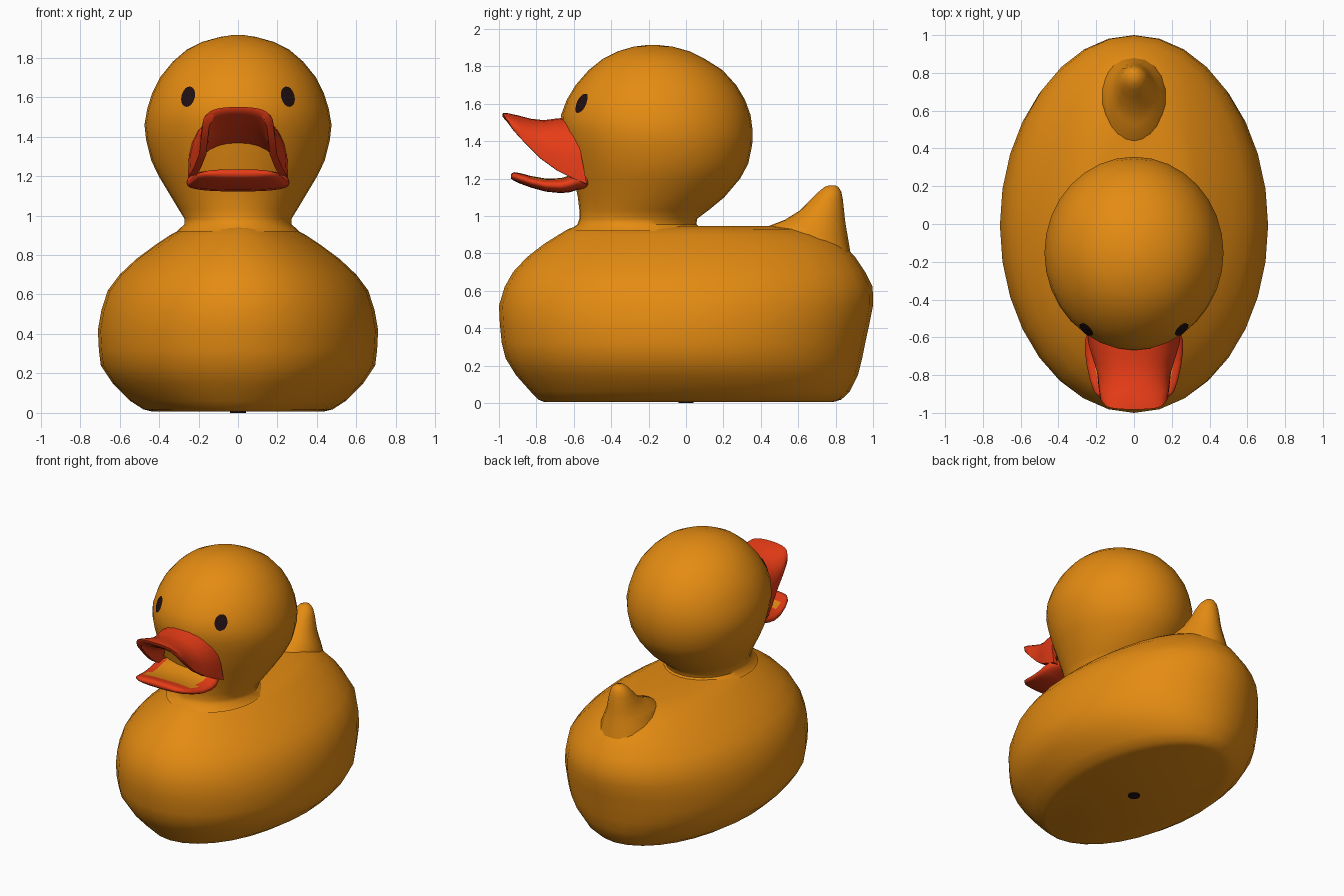
import bpy, bmesh, math
from mathutils import Vector
from mathutils.bvhtree import BVHTree

if "Cube" in bpy.data.objects:
    bpy.data.objects.remove(bpy.data.objects["Cube"])


def material(name, rgb):
    m = bpy.data.materials.new(name)
    m.diffuse_color = (*rgb, 1)
    m.use_nodes = True
    m.node_tree.nodes["Principled BSDF"].inputs["Base Color"].default_value = m.diffuse_color
    return m


orange = material("warm orange", (0.78, 0.26, 0.006))
red = material("bill red", (0.80, 0.045, 0.008))
dark = material("eye black", (0.015, 0.005, 0.006))


def finish(bm, name, mats, angle=50, recalc=True):
    if recalc:
        bmesh.ops.recalc_face_normals(bm, faces=bm.faces[:])
    me = bpy.data.meshes.new(name)
    bm.to_mesh(me)
    bm.free()
    for m in mats:
        me.materials.append(m)
    ob = bpy.data.objects.new(name, me)
    bpy.context.collection.objects.link(ob)
    bpy.ops.object.select_all(action='DESELECT')
    ob.select_set(True)
    bpy.context.view_layer.objects.active = ob
    bpy.ops.object.shade_smooth_by_angle(angle=math.radians(angle))
    return ob


def loft(rings):
    """Skin closed rings of points and cap both ends."""
    bm = bmesh.new()
    vs = [[bm.verts.new(p) for p in r] for r in rings]
    n = len(vs[0])
    for a, b in zip(vs, vs[1:]):
        for i in range(n):
            j = (i + 1) % n
            bm.faces.new((a[i], a[j], b[j], b[i]))
    bm.faces.new(vs[0])
    bm.faces.new(vs[-1])
    return bm


def level(z, front, back, hw, n=32):
    """Horizontal oval reaching from front to back, hw wide each side."""
    cy, ry = (front + back) / 2, (back - front) / 2
    return [Vector((hw * math.sin(2 * math.pi * i / n),
                    cy + ry * math.cos(2 * math.pi * i / n), z)) for i in range(n)]


# body: ovals stacked upwards (z, front y, back y, half width)
body = [(0.006, -0.76, 0.79, 0.43), (0.018, -0.79, 0.83, 0.48), (0.06, -0.83, 0.875, 0.545),
        (0.15, -0.91, 0.92, 0.635), (0.24, -0.965, 0.942, 0.695), (0.32, -0.985, 0.958, 0.705),
        (0.42, -0.995, 0.98, 0.71), (0.52, -1.0, 1.0, 0.692), (0.62, -0.97, 0.998, 0.66),
        (0.70, -0.925, 0.958, 0.60), (0.78, -0.85, 0.905, 0.515), (0.85, -0.76, 0.84, 0.42),
        (0.90, -0.68, 0.75, 0.345), (0.93, -0.63, 0.65, 0.29), (0.945, -0.585, 0.5, 0.20)]
finish(loft([level(*r) for r in body]), "body", [orange])

# head with neck
head = [(0.92, -0.63, 0.10, 0.31), (0.955, -0.58, 0.055, 0.272), (0.985, -0.57, 0.06, 0.272),
        (1.03, -0.57, 0.12, 0.30), (1.10, -0.578, 0.205, 0.342), (1.20, -0.60, 0.29, 0.402),
        (1.28, -0.62, 0.333, 0.44), (1.38, -0.645, 0.354, 0.465), (1.46, -0.662, 0.356, 0.474),
        (1.54, -0.668, 0.345, 0.46), (1.62, -0.638, 0.316, 0.435), (1.70, -0.59, 0.268, 0.395),
        (1.78, -0.52, 0.195, 0.33), (1.84, -0.445, 0.10, 0.26), (1.88, -0.365, 0.02, 0.18),
        (1.905, -0.28, -0.07, 0.09), (1.914, -0.21, -0.15, 0.03)]
head_bm = loft([level(*r) for r in head])
bmesh.ops.recalc_face_normals(head_bm, faces=head_bm.faces[:])
head_tree = BVHTree.FromBMesh(head_bm)
finish(head_bm, "head", [orange])

# upturned tail
tail = [(0.80, 0.50, 0.88, 0.19), (0.90, 0.40, 0.863, 0.17), (0.945, 0.44, 0.855, 0.145),
        (0.98, 0.53, 0.85, 0.12), (1.03, 0.61, 0.845, 0.098), (1.09, 0.67, 0.838, 0.078),
        (1.13, 0.71, 0.83, 0.06), (1.155, 0.74, 0.815, 0.035), (1.163, 0.765, 0.80, 0.015)]
finish(loft([level(*r, n=20) for r in tail]), "tail", [orange])


# upper bill: thick arch, open underneath
def arch(y_mid, y_edge, hw, z_edge, z_top, steps=14):
    pts = []
    for i in range(steps + 1):
        t = math.pi * (i / steps - 0.5)
        s, c = math.sin(t), max(0.0, math.cos(t))
        k = c ** 0.7
        pts.append(Vector((hw * math.copysign(abs(s) ** 0.9, s),
                           y_edge + (y_mid - y_edge) * k, z_edge + (z_top - z_edge) * k)))
    return pts


# mid y, edge y, half width, edge z, top z, underside top z
upper = [(-0.60, -0.53, 0.255, 1.17, 1.53, 1.36), (-0.70, -0.61, 0.245, 1.205, 1.52, 1.38),
         (-0.76, -0.69, 0.222, 1.245, 1.512, 1.41), (-0.83, -0.78, 0.196, 1.31, 1.52, 1.44),
         (-0.90, -0.86, 0.188, 1.39, 1.538, 1.475), (-0.955, -0.92, 0.18, 1.455, 1.55, 1.51),
         (-0.982, -0.95, 0.155, 1.50, 1.55, 1.53)]
rings = []
for ym, ye, hw, ze, zt, zi in upper:
    inner = arch(ym, ye, hw - 0.035, ze - 0.002, zi)
    rings.append(arch(ym, ye, hw, ze, zt) + inner[::-1])
finish(loft(rings), "upper_bill", [red], 60)

# lower bill: flat scoop with an orange mouth floor
lower = [(-0.50, 0.20, 1.19, 0.05), (-0.58, 0.248, 1.185, 0.045), (-0.62, 0.26, 1.172, 0.045),
         (-0.67, 0.26, 1.162, 0.04), (-0.75, 0.25, 1.165, 0.035), (-0.83, 0.232, 1.183, 0.031),
         (-0.89, 0.21, 1.202, 0.028), (-0.92, 0.18, 1.211, 0.023), (-0.936, 0.13, 1.212, 0.012)]
rings = []
for y, hw, zc, hh in lower:
    ring = []
    for i in range(28):
        a = 2 * math.pi * i / 28
        c, s = math.cos(a), math.sin(a)
        ring.append(Vector((hw * math.copysign(abs(c) ** 0.75, c), y,
                            zc + hh * math.copysign(abs(s) ** 0.75, s))))
    rings.append(ring)
bm = loft(rings)
bmesh.ops.recalc_face_normals(bm, faces=bm.faces[:])
for f in bm.faces:
    c = f.calc_center_median()
    if f.normal.z > 0.7 and abs(c.x) < 0.19 and c.y > -0.86:
        f.material_index = 1
finish(bm, "lower_bill", [red, orange], 60)

# eyes: tilted ovals laid onto the head surface
for side, name in ((-1, "left_eye"), (1, "right_eye")):
    bm = bmesh.new()

    def on_head(dx, dz):
        p = Vector((side * (0.25 + dx), -2, 1.60 + dz))
        hit, nor, _, _ = head_tree.ray_cast(p, Vector((0, 1, 0)))
        return bm.verts.new(hit + nor * 0.005)

    def oval(k):
        return [on_head(k * (0.034 * math.cos(a) - 0.008 * math.sin(a)), k * 0.051 * math.sin(a))
                for a in (2 * math.pi * i / 20 for i in range(20))]

    mid, inner, outer = on_head(0, 0), oval(0.5), oval(1)
    for i in range(20):
        j = (i + 1) % 20
        for vs in ((mid, inner[i], inner[j]), (inner[i], outer[i], outer[j], inner[j])):
            bm.faces.new(vs if side > 0 else vs[::-1])
    finish(bm, name, [dark], recalc=False)

# squeaker hole under the base
finish(loft([level(z, -0.04, 0.04, 0.04, 20) for z in (0.0, 0.007)]), "base_hole", [dark])
